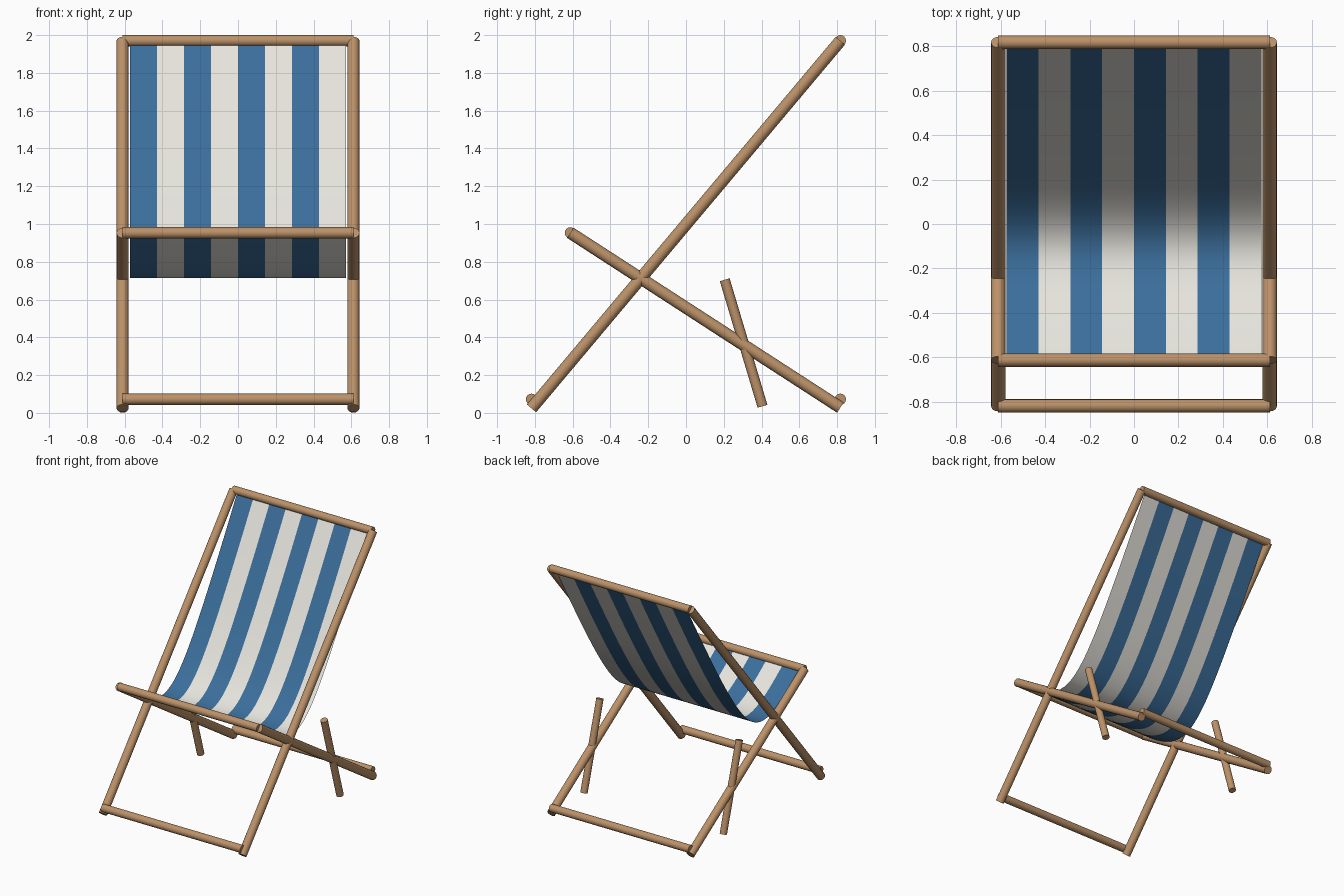
import bpy, bmesh, math
from mathutils import Vector

cube = bpy.data.objects.get("Cube")
if cube:
    bpy.data.objects.remove(cube, do_unlink=True)


def material(name, rgb):
    m = bpy.data.materials.new(name)
    m.use_nodes = True
    color = (*rgb, 1)
    m.diffuse_color = color
    bsdf = next(n for n in m.node_tree.nodes if n.type == 'BSDF_PRINCIPLED')
    bsdf.inputs["Base Color"].default_value = color
    bsdf.inputs["Roughness"].default_value = 0.7
    return m


wood = material("warm wood", (0.50, 0.285, 0.14))
blue = material("stripe blue", (0.044, 0.157, 0.33))
cream = material("stripe cream", (0.79, 0.775, 0.72))


def pole(name, start, end, radius):
    """Round wooden pole between two points."""
    a, b = Vector(start), Vector(end)
    d = b - a
    bpy.ops.mesh.primitive_cylinder_add(vertices=16, radius=radius, depth=d.length,
                                        location=(a + b) / 2)
    ob = bpy.context.object
    ob.name = name
    ob.rotation_euler = d.to_track_quat('Z', 'Y').to_euler()
    ob.data.materials.append(wood)
    bpy.ops.object.shade_smooth_by_angle(angle=math.radians(35))


RAIL_X = 0.611

# Side poles: back frame, seat frame and rear props
for side, x in (("left", RAIL_X), ("right", -RAIL_X)):
    pole("back_rail_" + side, (x, -0.818, 0.024), (x, 0.817, 1.97), 0.032)
    pole("seat_rail_" + side, (x, -0.612, 0.953), (x, 0.817, 0.028), 0.032)
    pole("rear_prop_" + side, (x, 0.205, 0.705), (x, 0.405, 0.035), 0.027)

# Crossbars joining the two sides
bars = {
    "top_bar": (0.817, 1.97),
    "seat_front_bar": (-0.612, 0.953),
    "front_foot_bar": (-0.818, 0.072),
    "rear_foot_bar": (0.817, 0.072),
}
for name, (y, z) in bars.items():
    pole(name, (-RAIL_X, y, z), (RAIL_X, y, z), 0.03)

# Sagging striped canvas sling: two nearly straight runs with a rounded fold
STRIPES, STEPS, HALF = 8, 32, 0.573
FRONT_Y, TOP_Y, FOLD_Y = -0.61, 0.815, -0.05


def sling_height(y):
    u = y - FOLD_Y
    return 0.317 + 0.44 * u + 1.39 * math.hypot(u, 0.3)


bm = bmesh.new()
rows = []
for i in range(STEPS + 1):
    y = FRONT_Y + (TOP_Y - FRONT_Y) * i / STEPS
    rows.append([bm.verts.new((-HALF + 2 * HALF * j / STRIPES, y, sling_height(y)))
                 for j in range(STRIPES + 1)])
for lower, upper in zip(rows, rows[1:]):
    for j in range(STRIPES):
        f = bm.faces.new((lower[j], lower[j + 1], upper[j + 1], upper[j]))
        f.material_index = j % 2
        f.smooth = True
mesh = bpy.data.meshes.new("canvas_sling")
bm.to_mesh(mesh)
bm.free()
mesh.materials.append(blue)
mesh.materials.append(cream)
bpy.context.collection.objects.link(bpy.data.objects.new("canvas_sling", mesh))
